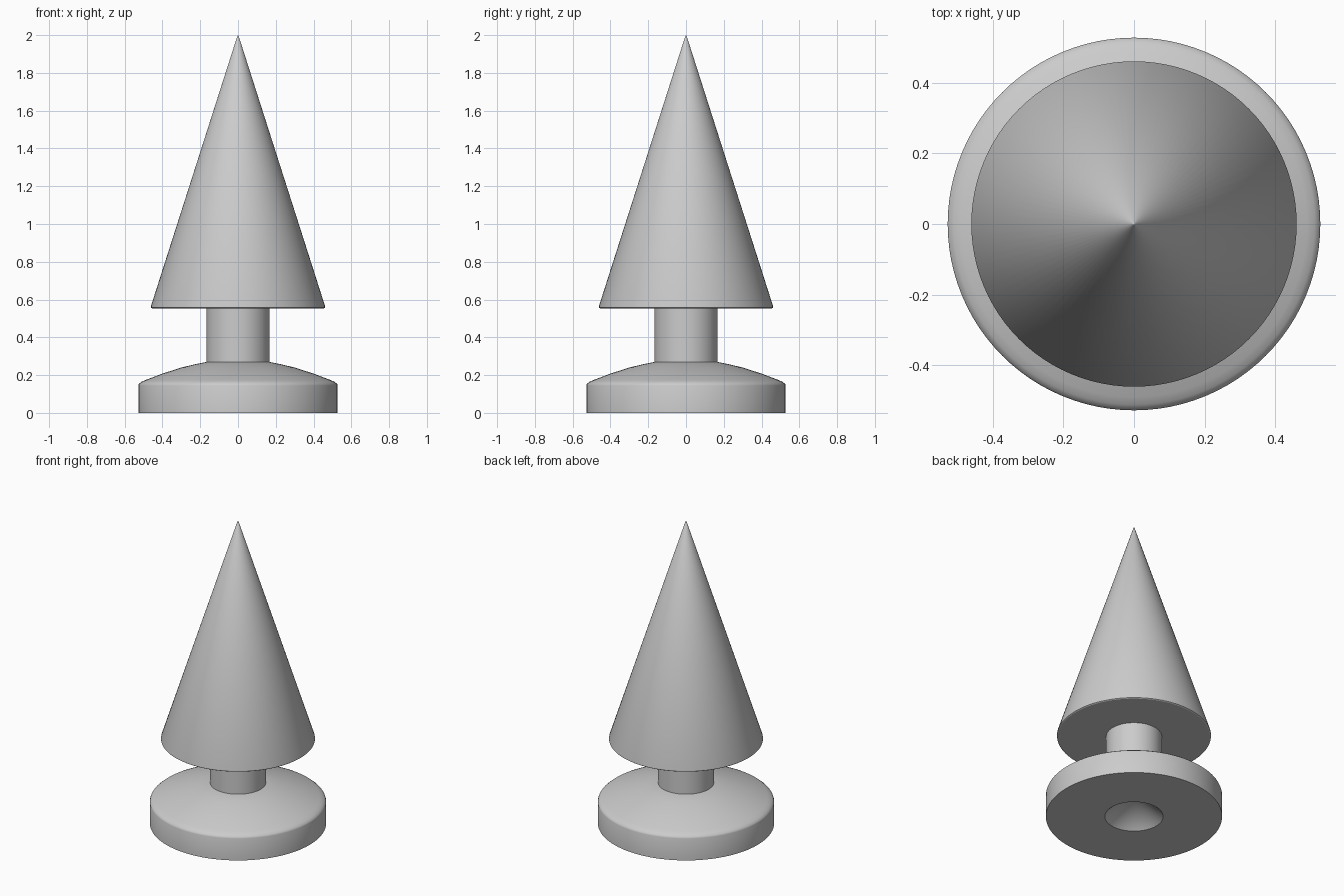
import bpy
import bmesh
import math

SEGMENTS = 96

if "Cube" in bpy.data.objects:
    bpy.data.objects.remove(bpy.data.objects["Cube"], do_unlink=True)

grey = bpy.data.materials.new("plain grey")
grey.use_nodes = True
colour = (0.6, 0.6, 0.6, 1)
grey.diffuse_color = colour
grey.node_tree.nodes["Principled BSDF"].inputs["Base Color"].default_value = colour


def turned(name, profile):
    """Spin an (r, z) profile around the z axis."""
    bm = bmesh.new()
    verts = [bm.verts.new((r, 0, z)) for r, z in profile]
    edges = [bm.edges.new(pair) for pair in zip(verts, verts[1:])]
    bmesh.ops.spin(bm, geom=verts + edges, axis=(0, 0, 1), cent=(0, 0, 0),
                   angle=math.tau, steps=SEGMENTS, use_duplicate=False)
    bmesh.ops.remove_doubles(bm, verts=bm.verts, dist=1e-5)
    bmesh.ops.recalc_face_normals(bm, faces=bm.faces)
    mesh = bpy.data.meshes.new(name)
    bm.to_mesh(mesh)
    bm.free()
    mesh.materials.append(grey)
    obj = bpy.data.objects.new(name, mesh)
    bpy.context.collection.objects.link(obj)
    bpy.ops.object.select_all(action="DESELECT")
    obj.select_set(True)
    bpy.context.view_layer.objects.active = obj
    bpy.ops.object.shade_smooth_by_angle(angle=math.radians(30))
    return obj


# Domed foot with a conical dimple underneath
dome = [(0.525, 0.153), (0.512, 0.164), (0.49, 0.174), (0.4, 0.208),
        (0.3, 0.24), (0.23, 0.257), (0.165, 0.27)]
turned("domed_foot", [(0, 0.15), (0.175, 0), (0.528, 0), (0.528, 0.145)]
       + dome + [(0, 0.27)])

# Straight neck
turned("neck", [(0, 0.26), (0.167, 0.26), (0.167, 0.57), (0, 0.57)])

# Pointed cone with a softened lower rim
turned("cone", [(0, 0.553), (0.455, 0.553), (0.461, 0.557), (0.461, 0.565),
                (0.003, 1.997), (0, 2)])
